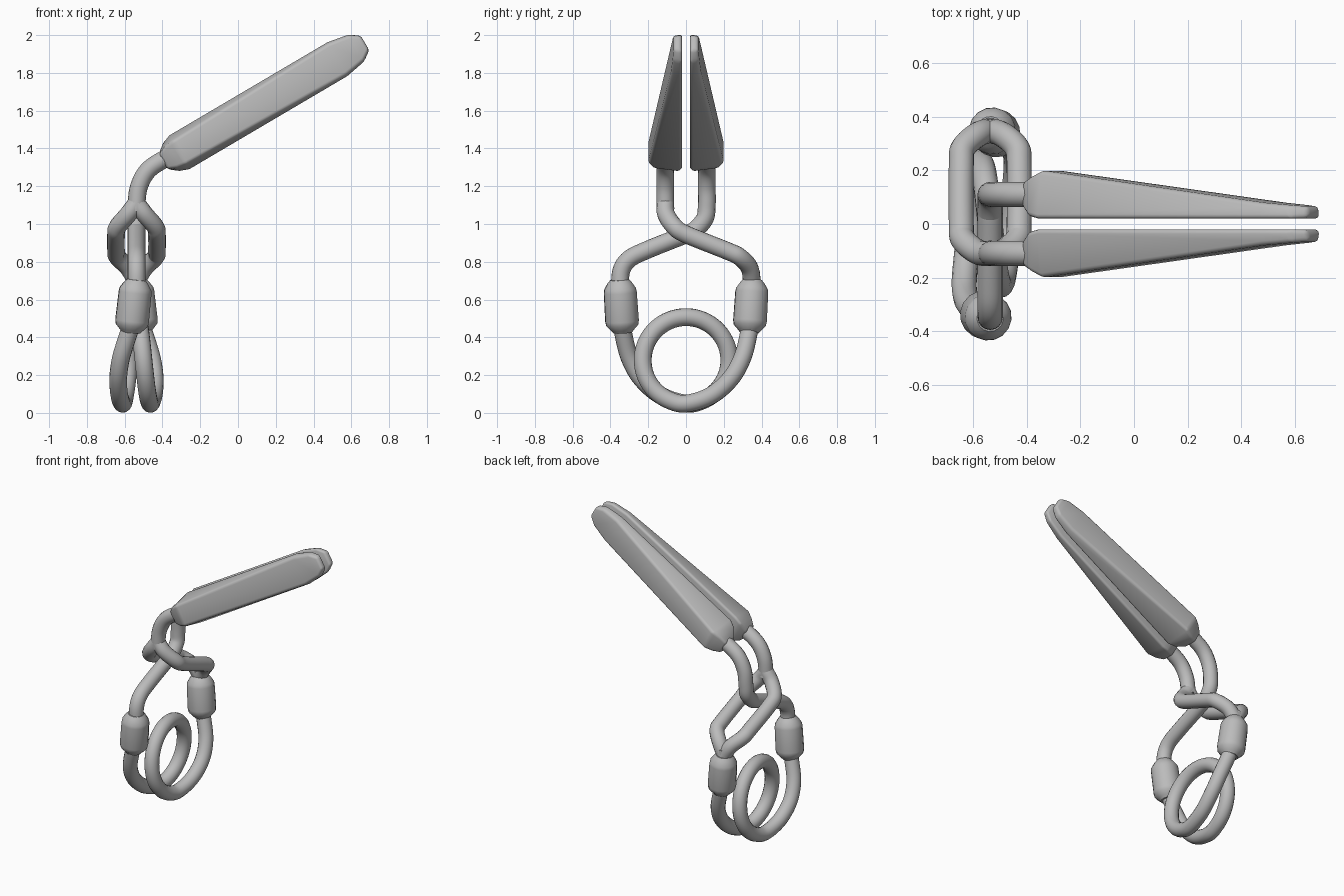
import bpy, bmesh, math
from mathutils import Vector

if "Cube" in bpy.data.objects:
    bpy.data.objects.remove(bpy.data.objects["Cube"], do_unlink=True)

X0 = -0.5375   # plane of the pivot and the coil axis
WIRE = 0.047   # wire radius

steel = bpy.data.materials.new("grey steel")
steel.use_nodes = True
GREY = (0.5, 0.5, 0.5, 1)
steel.diffuse_color = GREY
steel.node_tree.nodes["Principled BSDF"].inputs["Base Color"].default_value = GREY


def finish(obj, angle):
    """Turn curve or modifier into mesh, shade it and colour it."""
    bpy.ops.object.select_all(action='DESELECT')
    obj.select_set(True)
    bpy.context.view_layer.objects.active = obj
    bpy.ops.object.convert(target='MESH')
    obj = bpy.context.view_layer.objects.active
    bpy.ops.object.shade_smooth_by_angle(angle=math.radians(angle))
    obj.data.materials.clear()
    obj.data.materials.append(steel)
    return obj


def smooth_path(points, steps=6):
    """Catmull-Rom path through the points."""
    p = [Vector(q) for q in points]
    p = [2 * p[0] - p[1]] + p + [2 * p[-1] - p[-2]]
    out = []
    for a, b, c, d in zip(p, p[1:], p[2:], p[3:]):
        for i in range(steps):
            t = i / steps
            out.append(0.5 * (2 * b + (c - a) * t + (2 * a - 5 * b + 4 * c - d) * t ** 2
                              + (3 * b - a - 3 * c + d) * t ** 3))
    return out + [p[-2]]


def tube(name, path, radii=None, angle=60):
    curve = bpy.data.curves.new(name, 'CURVE')
    curve.dimensions = '3D'
    curve.twist_mode = 'MINIMUM'
    curve.bevel_depth = 1
    curve.bevel_resolution = 6
    curve.use_fill_caps = True
    spline = curve.splines.new('POLY')
    spline.points.add(len(path) - 1)
    for i, (pt, co) in enumerate(zip(spline.points, path)):
        pt.co = (*co, 1)
        pt.radius = radii[i] if radii else WIRE
    obj = bpy.data.objects.new(name, curve)
    bpy.context.collection.objects.link(obj)
    return finish(obj, angle)


def paddle(name, side):
    """Tapered handle lofted from trapezoid sections along a sloping axis."""
    # distance along, inner half width, outer half width, inner y, outer y
    stations = [(-0.10, 0.045, 0.045, 0.065, 0.155),
                (-0.05, 0.088, 0.065, 0.03, 0.178),
                (0.0, 0.107, 0.072, 0.02, 0.2),
                (0.97, 0.107, 0.095, 0.02, 0.08),
                (1.085, 0.086, 0.076, 0.02, 0.07),
                (1.14, 0.047, 0.04, 0.022, 0.065)]
    slope = math.radians(30.5)
    along = Vector((math.cos(slope), 0, math.sin(slope)))
    across = Vector((-math.sin(slope), 0, math.cos(slope)))
    base = Vector((-0.31, 0, 1.38))
    bm = bmesh.new()
    rings = []
    for u, wi, wo, yi, yo in stations:
        corners = [(-wi, yi), (wi, yi), (wo, yo), (-wo, yo)]
        rings.append([bm.verts.new(base + along * u + across * v + Vector((0, side * y, 0)))
                      for v, y in corners])
    for a, b in zip(rings, rings[1:]):
        for i in range(4):
            j = (i + 1) % 4
            bm.faces.new((a[i], a[j], b[j], b[i]))
    bm.faces.new(rings[0])
    bm.faces.new(rings[-1])
    bmesh.ops.recalc_face_normals(bm, faces=bm.faces)
    mesh = bpy.data.meshes.new(name)
    bm.to_mesh(mesh)
    bm.free()
    obj = bpy.data.objects.new(name, mesh)
    bpy.context.collection.objects.link(obj)
    bevel = obj.modifiers.new("soft edges", 'BEVEL')
    bevel.width = 0.016
    bevel.segments = 3
    bevel.angle_limit = math.radians(20)
    return finish(obj, 35)


# Wire leaving a handle and bending down to the pivot
neck = [(-0.29, -0.11, 1.39), (-0.40, -0.11, 1.338), (-0.48, -0.11, 1.28),
        (-0.525, -0.11, 1.195), (X0, -0.11, 1.10)]
# Crossing from the neck over to the collar on the other side
crossing = [(X0, -0.10, 1.03), (X0, -0.05, 0.97), (X0, 0.0, 0.945), (X0, 0.2, 0.865),
            (X0, 0.3, 0.815), (X0, 0.343, 0.75), (X0, 0.35, 0.65)]
# One half of the slotted link: sideways offset, y, z
fork = [(0, -0.11, 1.11), (0.045, -0.105, 1.05), (0.1, -0.06, 0.985), (0.108, 0, 0.945),
        (0.108, 0.22, 0.857), (0.1, 0.285, 0.825), (0.045, 0.335, 0.77), (0, 0.349, 0.7)]


def flip_y(points):
    return [(x, -y, z) for x, y, z in points]


def turn(points):
    """Half turn about the vertical axis of the coil."""
    return [(2 * X0 - x, -y, z) for x, y, z in points]


# Handles
paddle("front_handle", -1)
paddle("back_handle", 1)

# Single arm, passing through the slotted link
tube("single_arm", smooth_path(flip_y(neck + crossing)))

# Slotted arm: neck, two side bars and a stub into the collar
tube("slotted_arm_neck", smooth_path(neck + [(X0, -0.108, 1.075)]))
for label, s in (("left", 1), ("right", -1)):
    tube("slotted_arm_" + label + "_bar", smooth_path([(X0 + s * x, y, z) for x, y, z in fork]))
tube("slotted_arm_stub", smooth_path([(X0, 0.345, 0.745), (X0, 0.35, 0.65)]))

# Collars, leaning outward along the wire
collar_top = Vector((X0, -0.352, 0.705))
collar_end = Vector((X0 - 0.03, -0.335, 0.425))
sections = [(0, 0.05), (0.06, 0.065), (0.17, 0.085), (0.24, 0.088),
            (0.78, 0.09), (0.86, 0.086), (0.95, 0.062), (1, 0.05)]
collar = [collar_top.lerp(collar_end, t) for t, r in sections]
radii = [r for t, r in sections]
tube("front_collar", collar, radii, 45)
tube("back_collar", turn(collar), radii, 45)

# Spring coil: lead-in, one full turn, lead-out
lead = [(X0 - 0.015, -0.342, 0.5), (X0 - 0.045, -0.33, 0.41), (X0 - 0.082, -0.298, 0.29),
        (X0 - 0.097, -0.235, 0.18), (X0 - 0.09, -0.13, 0.09)]
ring = []
for i in range(17):
    a = math.tau * i / 16 - math.pi / 2
    ring.append((X0 + 0.075 * (i / 8 - 1), 0.229 * math.cos(a), 0.278 + 0.229 * math.sin(a)))
tube("spring_coil", smooth_path(lead + ring + turn(lead)[::-1]))
